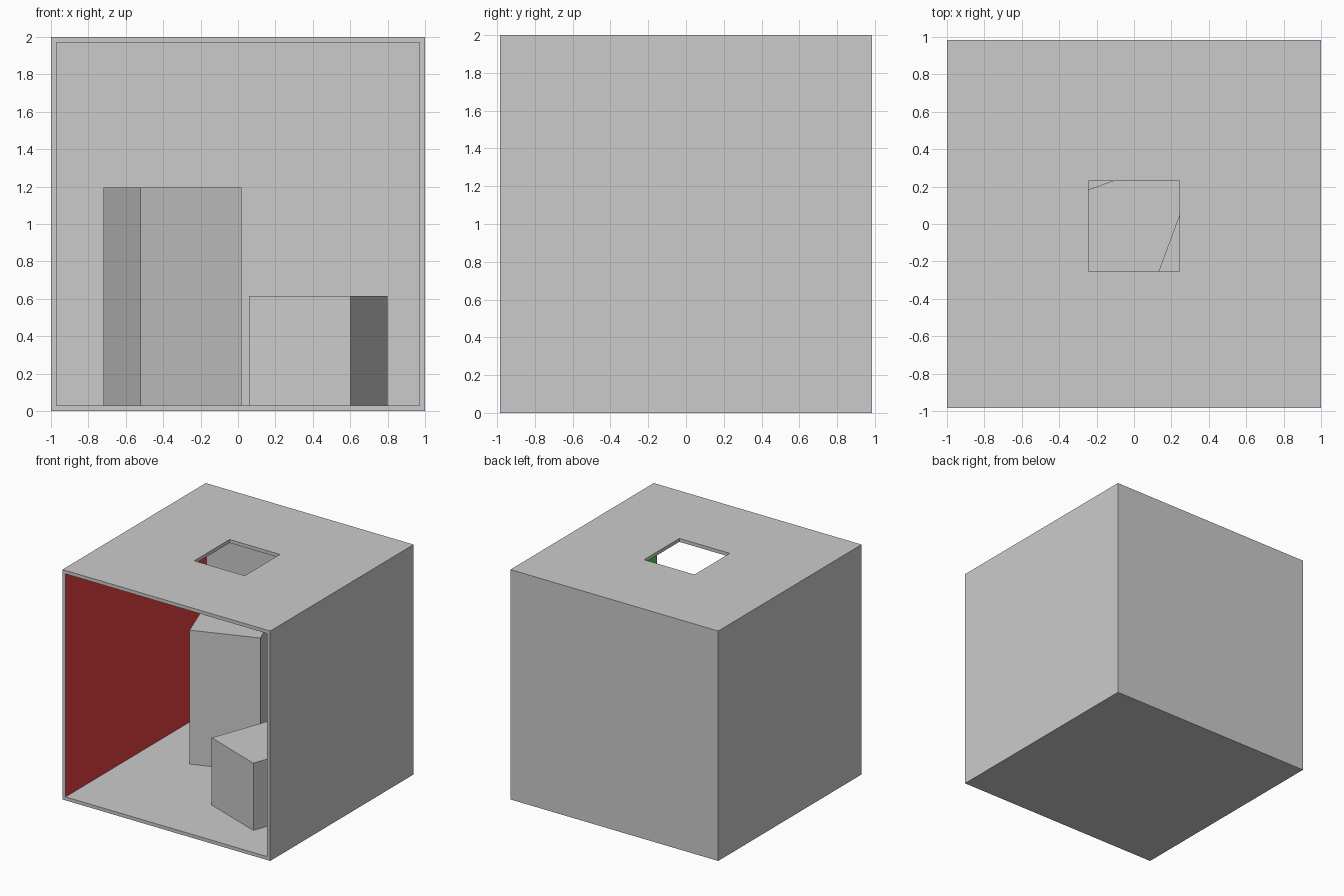
import bpy, bmesh
from math import radians
from mathutils import Matrix, Vector

if "Cube" in bpy.data.objects:
    bpy.data.objects.remove(bpy.data.objects["Cube"])

WALL, DEPTH = 0.03, 1.97


def box(name, size, centre, turn=0):
    bm = bmesh.new()
    bmesh.ops.create_cube(bm, size=1, matrix=Matrix.Diagonal((*size, 1)))
    mesh = bpy.data.meshes.new(name)
    bm.to_mesh(mesh)
    bm.free()
    ob = bpy.data.objects.new(name, mesh)
    ob.location = centre
    ob.rotation_euler.z = radians(turn)
    bpy.context.collection.objects.link(ob)
    return ob


def colour(name, rgb):
    mat = bpy.data.materials.new(name)
    mat.diffuse_color = (*rgb, 1)
    mat.use_nodes = True
    mat.node_tree.nodes["Principled BSDF"].inputs["Base Color"].default_value = mat.diffuse_color
    return mat


# Room shell: solid box with its front face inset and pushed inwards
room = box("room_shell", (2, DEPTH, 2), (0, 0, 1))
room.data.materials.append(None)
room.data.materials.append(colour("red_wall", (0.8, 0.05, 0.05)))
room.data.materials.append(colour("green_wall", (0.1, 0.6, 0.1)))
bm = bmesh.new()
bm.from_mesh(room.data)
bm.normal_update()
front = min(bm.faces, key=lambda f: f.normal.y)
bmesh.ops.inset_region(bm, faces=[front], thickness=WALL, use_even_offset=True)
inner = bmesh.ops.extrude_discrete_faces(bm, faces=[front])["faces"][0]
bmesh.ops.translate(bm, verts=inner.verts, vec=Vector((0, DEPTH - WALL, 0)))
bm.normal_update()

# Coloured inner side walls
for f in bm.faces:
    if abs(f.normal.x) > 0.9 and abs(f.calc_center_median().x) < 0.99:
        f.material_index = 1 if f.normal.x > 0 else 2
bm.to_mesh(room.data)
bm.free()

# Roof opening
cutter = box("roof_opening_cutter", (0.485, 0.485, 0.2), (0, -0.0125, 1.985))
cutter.hide_render = True
cutter.hide_set(True)
cut = room.modifiers.new("roof_opening", "BOOLEAN")
cut.operation = "DIFFERENCE"
cut.solver = "EXACT"
cut.object = cutter

# Two turned blocks standing on the floor
for name, x, y, top, turn in (("tall_block", -0.35, 0.448, 1.195, 20.3),
                              ("short_block", 0.43, -0.277, 0.615, -20.3)):
    h = top - WALL
    box(name, (0.576, 0.576, h), (x, y, WALL + h / 2), turn)
